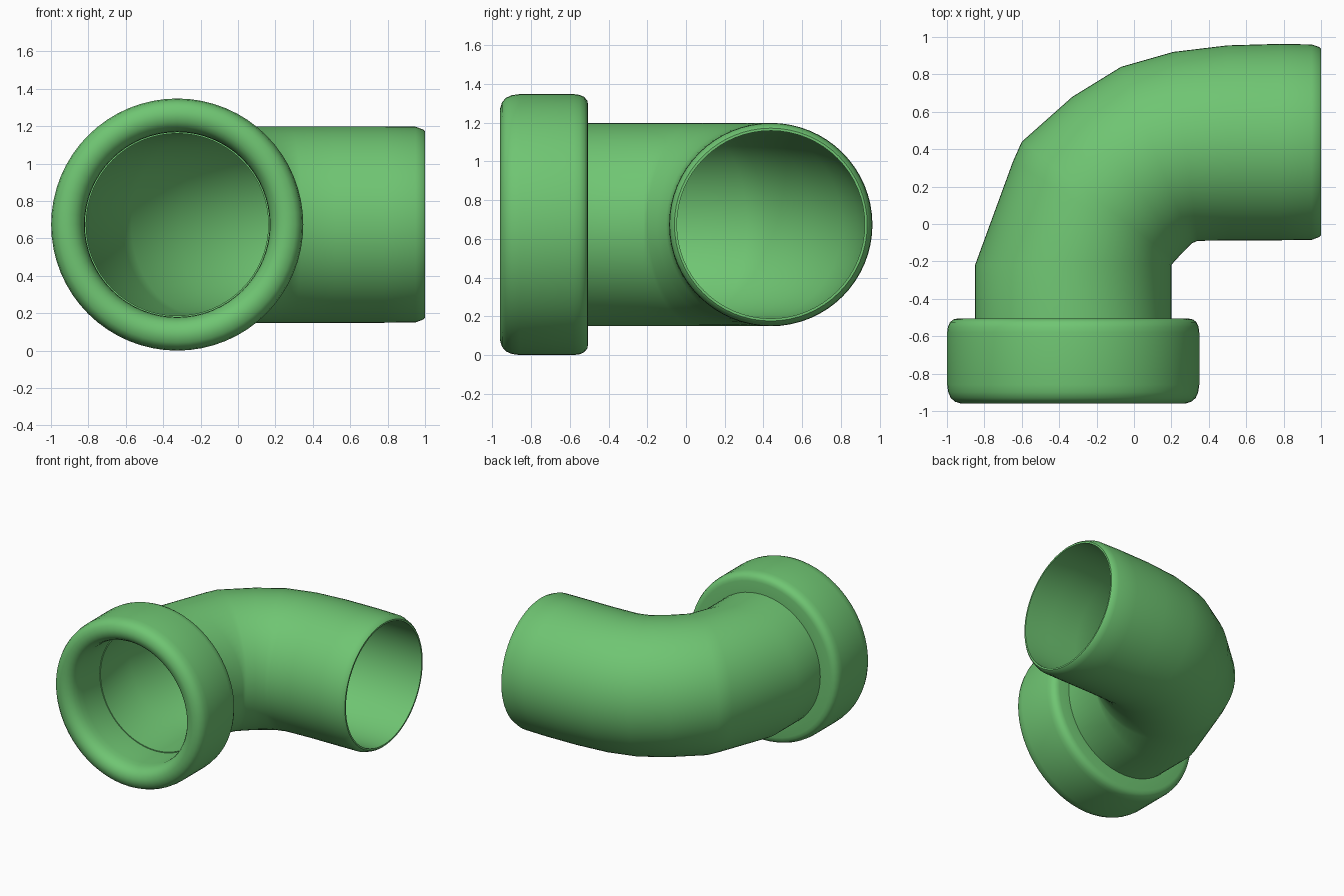
import bpy, bmesh, math
from mathutils import Vector

if "Cube" in bpy.data.objects:
    bpy.data.objects.remove(bpy.data.objects["Cube"])

N = 64
ZC = 0.674

mat = bpy.data.materials.new("green_plastic")
mat.diffuse_color = (0.16, 0.56, 0.17, 1)
mat.use_nodes = True
mat.node_tree.nodes["Principled BSDF"].inputs["Base Color"].default_value = mat.diffuse_color


def ring(a, b, rz):
    """Upright ellipse whose plan-view diameter runs from a to b."""
    a, b = Vector((*a, ZC)), Vector((*b, ZC))
    c, h = (a + b) / 2, (b - a) / 2
    return [c + h * math.cos(t) + Vector((0, 0, rz * math.sin(t)))
            for t in (2 * math.pi * i / N for i in range(N))]


def closed_loft(name, rings):
    """Skin rings in order, joining the last back to the first."""
    bm = bmesh.new()
    vs = [[bm.verts.new(p) for p in r] for r in rings]
    for k in range(len(vs)):
        p, q = vs[k - 1], vs[k]
        for i in range(N):
            j = (i + 1) % N
            bm.faces.new((p[i], p[j], q[j], q[i]))
    bmesh.ops.recalc_face_normals(bm, faces=bm.faces)
    me = bpy.data.meshes.new(name)
    bm.to_mesh(me)
    bm.free()
    me.materials.append(mat)
    ob = bpy.data.objects.new(name, me)
    bpy.context.collection.objects.link(ob)
    bpy.context.view_layer.objects.active = ob
    ob.select_set(True)
    bpy.ops.object.shade_smooth_by_angle(angle=math.radians(40))
    ob.select_set(False)
    return ob


# Bent pipe: outside-of-bend point, inside-of-bend point, half height
R = 0.525
sections = [
    ((-0.85, -0.60), (0.20, -0.60), R),
    ((-0.85, -0.22), (0.20, -0.22), R),
    ((-0.647, 0.335), (0.212, -0.205), R),
    ((-0.60, 0.44), (0.22, -0.196), R),
    ((-0.33, 0.68), (0.262, -0.15), R),
    ((-0.07, 0.84), (0.31, -0.103), R),
    ((0.21, 0.92), (0.34, -0.09), R),
    ((0.50, 0.955), (0.52, -0.088), R),
    ((0.78, 0.963), (0.78, -0.087), R),
    ((0.95, 0.960), (0.95, -0.085), 0.523),
    ((0.99, 0.946), (0.99, -0.070), 0.508),
    ((1.00, 0.936), (1.00, -0.060), 0.498),
]


def shrink(a, b, rz):
    f = 0.487 / max(rz, 0.51) if rz > 0.52 else 0.485 / rz
    a, b = Vector(a), Vector(b)
    c = (a + b) / 2
    return c + (a - c) * f, c + (b - c) * f, rz * f


outer = [ring(*s) for s in sections]
inner = [ring(*shrink(*s)) for s in reversed(sections)]
closed_loft("elbow_pipe", outer + inner)

# Socket collar: rounded profile (y, radius) turned about the inlet axis
profile = [(-0.505, 0.50), (-0.505, 0.615), (-0.51, 0.64), (-0.525, 0.659),
           (-0.55, 0.67), (-0.58, 0.674), (-0.86, 0.674), (-0.90, 0.668),
           (-0.93, 0.655), (-0.95, 0.632), (-0.96, 0.60), (-0.96, 0.575),
           (-0.952, 0.548), (-0.935, 0.525), (-0.91, 0.508), (-0.87, 0.497),
           (-0.82, 0.494), (-0.58, 0.494)]
closed_loft("socket_collar",
            [ring((-0.325 - r, y), (-0.325 + r, y), r) for y, r in profile])
